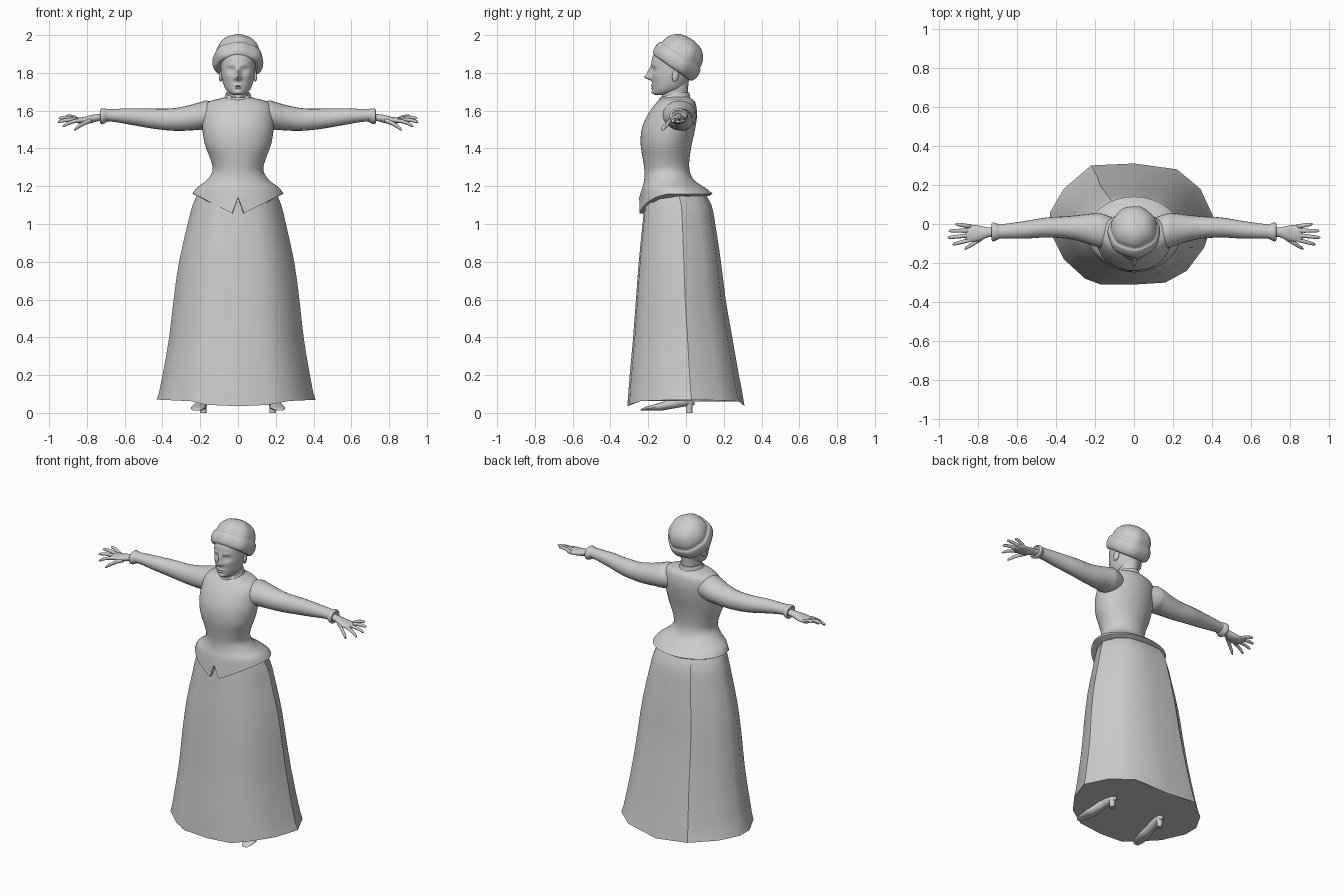
import bpy, bmesh
from math import sin, cos, pi, exp, radians
from mathutils import Vector, Matrix

cube = bpy.data.objects.get("Cube")
if cube:
    bpy.data.objects.remove(cube)

grey = bpy.data.materials.new("plain_grey")
grey.use_nodes = True
COLOR = (0.6, 0.6, 0.6, 1)
grey.diffuse_color = COLOR
grey.node_tree.nodes["Principled BSDF"].inputs["Base Color"].default_value = COLOR


def loft(name, *strips, angle=40):
    """Skin each list of rings into a closed tube, all in one object."""
    bm = bmesh.new()
    for rings in strips:
        loops = [[bm.verts.new(p) for p in ring] for ring in rings]
        for a, b in zip(loops, loops[1:]):
            for i in range(len(a)):
                j = (i + 1) % len(a)
                bm.faces.new((a[i], a[j], b[j], b[i]))
        bm.faces.new(loops[0])
        bm.faces.new(loops[-1])
    bmesh.ops.recalc_face_normals(bm, faces=bm.faces)
    mesh = bpy.data.meshes.new(name)
    bm.to_mesh(mesh)
    bm.free()
    mesh.materials.append(grey)
    ob = bpy.data.objects.new(name, mesh)
    bpy.context.collection.objects.link(ob)
    bpy.ops.object.select_all(action='DESELECT')
    ob.select_set(True)
    bpy.context.view_layer.objects.active = ob
    bpy.ops.object.shade_smooth_by_angle(angle=radians(angle))
    return ob


def refine(rows, steps=4):
    """Catmull-Rom interpolation between profile rows."""
    out = []
    for i in range(len(rows) - 1):
        quad = (rows[max(i - 1, 0)], rows[i], rows[i + 1], rows[min(i + 2, len(rows) - 1)])
        for s in range(steps):
            t = s / steps
            out.append([b + t / 2 * (c - a + t * (2*a - 5*b + 4*c - d + t * (3*(b - c) + d - a)))
                        for a, b, c, d in zip(*quad)])
    return out + [list(rows[-1])]


def flat_ring(z, rx, front, back, n=48):
    """Horizontal oval; index 0 is the centre front."""
    mid, ry = (front + back) / 2, (back - front) / 2
    return [Vector((rx * sin(2*pi*i/n), mid - ry * cos(2*pi*i/n), z)) for i in range(n)]


def limb_ring(side, x, y, z, ry, rz, n=20):
    """Upright oval crossing an arm or finger."""
    return [Vector((side * x, y + ry * cos(2*pi*i/n), z + rz * sin(2*pi*i/n))) for i in range(n)]


def limb(side, rows, n=20, steps=4):
    return [limb_ring(side, *r, n=n) for r in refine(rows, steps)]


# Skirt: a panelled outline, scaled up the height
OUTLINE = [(0, .31), (-.22, .30), (-.36, .18), (-.43, .06), (-.43, -.04), (-.36, -.18), (-.25, -.28),
           (-.17, -.31), (0, -.31), (.16, -.30), (.27, -.24), (.36, -.12), (.41, .03), (.34, .18), (.22, .28)]
SKIRT = [(.05, .42, -.31, .31), (.2, .39, -.298, .28), (.4, .356, -.28, .245), (.6, .333, -.265, .21),
         (.8, .305, -.25, .185), (1, .26, -.23, .155), (1.1, .235, -.22, .135), (1.18, .2, -.21, .09)]
rings = []
for z, rx, front, back in refine(SKIRT, 2):
    mid, ry = (front + back) / 2, (back - front) / 2
    rings.append([Vector((x / .42 * rx, mid + y / .31 * ry, z)) for x, y in OUTLINE])
for p in rings[0]:
    p.z += .02 * abs(p.x) / .42 - .015 * (abs(p.x) < .2)
loft("skirt", rings, angle=32)

# Bodice flaring into the peplum
BODICE = [(1.16, .24, -.24, .14), (1.19, .22, -.232, .105), (1.23, .168, -.222, .045), (1.28, .135, -.22, .02),
          (1.34, .145, -.228, .018), (1.42, .175, -.24, .03), (1.5, .188, -.235, .048), (1.57, .187, -.208, .058),
          (1.62, .18, -.175, .055), (1.65, .15, -.15, .045), (1.667, .085, -.13, .025), (1.68, .05, -.12, .01)]
rings = [flat_ring(*r) for r in refine(BODICE)]
for k, ring in enumerate(rings[:4]):
    for i, p in enumerate(ring):
        if p.y < -.04:
            drop = .12 * max(0, 1 - abs(p.x) / .235)
            p.z -= (.02 if i == 0 else drop) * (1 - k / 4)
            p.y -= .008 * (1 - k / 4) * drop / .12
# Turned-under hem
under = [Vector((p.x * .9, (p.y + .05) * .9 - .05, p.z - .012 + .012 * (p.y < -.2))) for p in rings[0]]
loft("bodice", [under] + rings, angle=45)

# Neck, stand collar and brooch
NECK = [(1.62, .065, -.135, .03), (1.68, .056, -.128, .01), (1.76, .06, -.13, .015)]
loft("neck", [flat_ring(*r) for r in refine(NECK)])
COLLAR = [(1.64, .088, -.145, .035), (1.67, .071, -.14, .022), (1.695, .064, -.136, .018), (1.695, .056, -.126, .01)]
ring_set = [flat_ring(*r) for r in COLLAR]
for p in ring_set[2] + ring_set[3]:
    p.z -= .025 * max(0, -(p.y + .06) / .07)
loft("collar", ring_set)
bpy.ops.mesh.primitive_uv_sphere_add(segments=16, ring_count=8, radius=.012, location=(0, -.153, 1.625))
bpy.context.object.name = "brooch"
bpy.context.object.data.materials.append(grey)
bpy.ops.object.shade_smooth()

# Head with the face pushed out of the front: x, z, depth, width, height
HEAD = [(1.684, .025, -.16, -.1), (1.692, .045, -.172, -.06), (1.72, .069, -.177, -.01), (1.77, .085, -.18, .02),
        (1.83, .092, -.183, .04), (1.88, .092, -.178, .045), (1.93, .075, -.15, .03), (1.96, .03, -.1, 0)]
FACE = [(0, 1.777, .034, .012, .013), (0, 1.802, .022, .011, .026), (.015, 1.772, .01, .009, .009),
        (.035, 1.814, -.013, .018, .013), (.036, 1.812, .006, .011, .006), (.035, 1.842, .005, .024, .008),
        (0, 1.734, .009, .022, .006), (0, 1.72, .009, .019, .005), (0, 1.727, -.004, .026, .003),
        (0, 1.697, .01, .022, .011), (.055, 1.785, .005, .02, .02)]
rings = [flat_ring(*r, n=72) for r in refine(HEAD, 7)]
for ring in rings:
    for p in ring:
        if p.y < -.08:
            p.y -= sum(d * exp(-((abs(p.x) - x) / w)**2 - ((p.z - z) / h)**2) for x, z, d, w, h in FACE)
loft("head", rings, angle=60)

# Puffed cap, tilted back: height along its axis and radius
CAP = [(-.035, .085), (-.04, .115), (-.025, .131), (.005, .137), (.035, .131), (.045, .121),
       (.075, .116), (.11, .095), (.135, .06), (.145, .015)]
tilt = Matrix.Translation((0, -.05, 1.858)) @ Matrix.Rotation(radians(-35), 4, 'X')
rings = []
for k, (h, r) in enumerate(refine(CAP, 3)):
    ring = []
    for i in range(56):
        a = 2 * pi * i / 56
        puff = 1 + .02 * sin(7 * a + 1) * min(1, k / 6)
        ring.append(tilt @ Vector((r * puff * sin(a) * .98, -r * puff * cos(a), h)))
    rings.append(ring)
loft("cap", rings, angle=60)

SLEEVE = [(.1, -.04, 1.575, .07, .06), (.165, -.035, 1.575, .088, .078), (.2, -.03, 1.572, .085, .073),
          (.27, -.022, 1.56, .069, .066), (.35, -.018, 1.553, .057, .059), (.45, -.018, 1.558, .051, .053),
          (.56, -.03, 1.568, .045, .044), (.66, -.037, 1.575, .038, .034), (.71, -.04, 1.575, .035, .032)]
CUFF = [(.69, -.04, 1.575, .036, .033), (.708, -.04, 1.572, .045, .04), (.722, -.04, 1.57, .049, .042),
        (.73, -.04, 1.57, .04, .033), (.722, -.04, 1.57, .03, .026)]
PALM = [(.69, -.04, 1.568, .026, .022), (.74, -.042, 1.563, .024, .019), (.775, -.046, 1.556, .034, .021),
        (.81, -.048, 1.55, .042, .018), (.85, -.046, 1.548, .043, .014), (.865, -.046, 1.547, .036, .009)]
# Fingers: root y, tip x, tip y, tip z
FINGERS = [(-.08, .93, -.105, 1.515), (-.057, .955, -.07, 1.54), (-.034, .95, -.035, 1.56), (-.013, .915, .0, 1.57)]


def finger(side, root, tip, radius):
    rows = []
    for t, s in ((0, 1), (.35, 1), (.7, .9), (.92, .7), (1, .15)):
        p = root.lerp(tip, t)
        rows.append((p.x, p.y, p.z + .008 * sin(pi * t), radius * s, radius * s))
    return limb(side, rows, n=12, steps=2)


SHOE = [(-.245, .012, .006, .004), (-.235, .024, .022, .012), (-.2, .036, .036, .022), (-.15, .038, .05, .028),
        (-.1, .031, .066, .036), (-.04, .027, .085, .045), (.0, .028, .1, .05), (.035, .02, .1, .045), (.045, .006, .085, .03)]
for side, label in ((1, "left"), (-1, "right")):
    loft(label + "_sleeve", limb(side, SLEEVE), angle=60)
    loft(label + "_cuff", limb(side, CUFF, steps=2), angle=60)
    parts = [limb(side, PALM)]
    for y, tx, ty, tz in FINGERS:
        parts.append(finger(side, Vector((.835, y, 1.548)), Vector((tx, ty, tz)), .0105))
    parts.append(finger(side, Vector((.775, -.07, 1.548)), Vector((.868, -.128, 1.497)), .0125))
    loft(label + "_hand", *parts, angle=60)

    # Ear
    bpy.ops.mesh.primitive_uv_sphere_add(segments=16, ring_count=10, location=(side * .09, -.055, 1.785))
    ear = bpy.context.object
    ear.name = label + "_ear"
    ear.scale = (.01, .019, .032)
    ear.rotation_euler = (radians(-12), 0, side * radians(20))
    ear.data.materials.append(grey)
    bpy.ops.object.shade_smooth()

    # Heeled shoe, toe turned slightly outward
    rings = []
    for y, rx, top, half in refine(SHOE, 3):
        arch = .012 + .03 * max(0, (y + .13) / .17)
        low = arch if y > -.2 else .012
        x0 = side * (.185 - y * .14)
        rings.append([Vector((x0 + rx * cos(2*pi*i/16), y, max(low, (low + top) / 2 + (top - low) / 2 * sin(2*pi*i/16))))
                      for i in range(16)])
    loft(label + "_shoe", rings)
    heel = [[Vector((side * .183 + r * cos(2*pi*i/12), .018 + r * sin(2*pi*i/12), z)) for i in range(12)]
            for z, r in ((0, .017), (.02, .015), (.06, .023))]
    loft(label + "_heel", heel)
